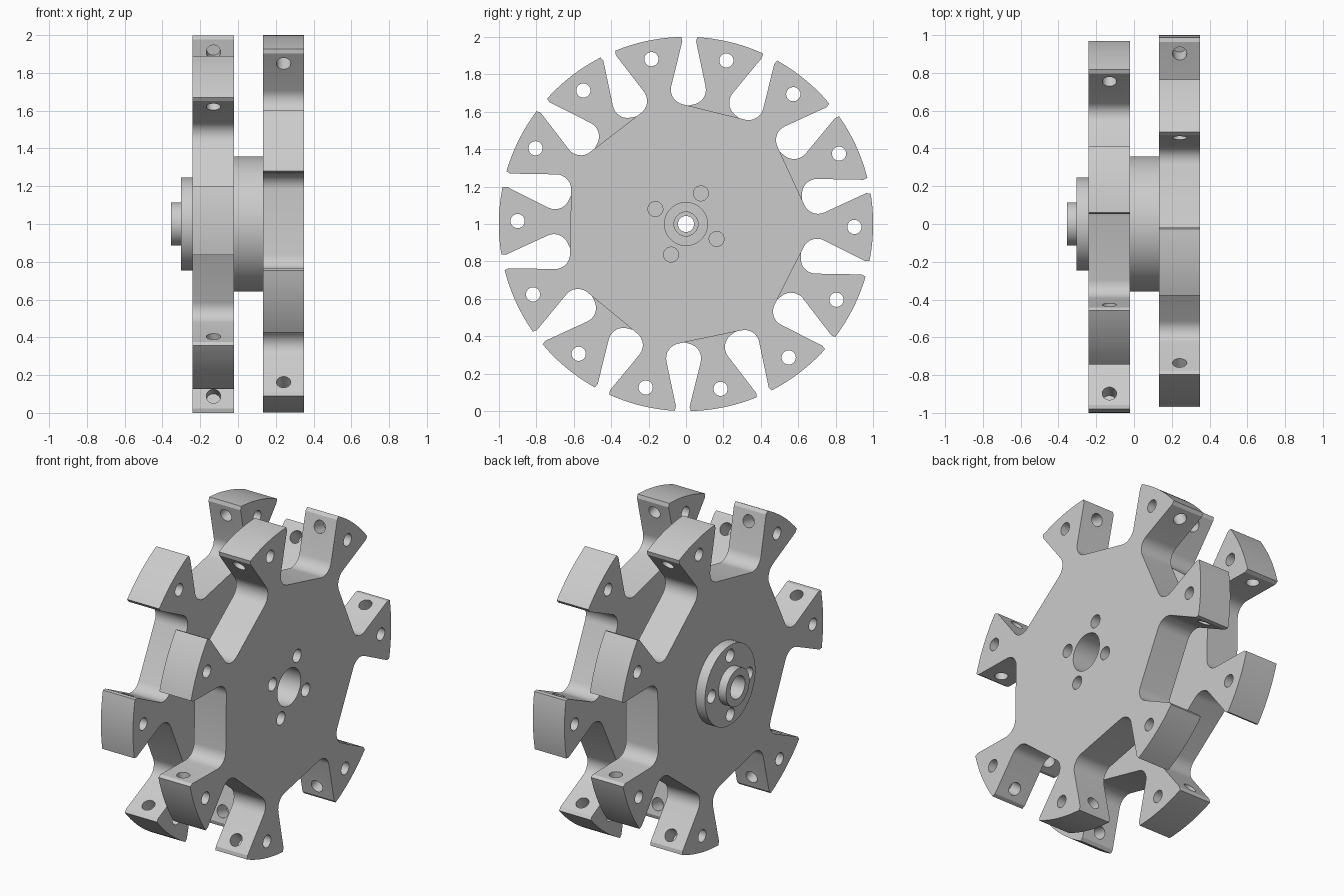
import bpy, bmesh
from math import sin, cos, asin, pi, radians
from mathutils import Matrix, Vector

TEETH = 7
PITCH = 2 * pi / TEETH
SLOT_HALF, SLOT_FLOOR, FILLET = 0.253, 0.617, 0.08
HOLE_R, HOLE_DIST = 0.038, 0.90
BOLT_R, BOLT_DIST = 0.04, 0.182
AXIS = Vector((1, 0, 0))

cube = bpy.data.objects.get("Cube")
if cube:
    bpy.data.objects.remove(cube, do_unlink=True)

steel = bpy.data.materials.new("plain_grey")
steel.use_nodes = True
GREY = (0.6, 0.6, 0.6, 1)
steel.diffuse_color = GREY
for node in steel.node_tree.nodes:
    if node.type == 'BSDF_PRINCIPLED':
        node.inputs["Base Color"].default_value = GREY


def polar(r, a, x=0.0):
    """Point at radius r and angle a around the axle."""
    return Vector((x, r * cos(a), r * sin(a)))


def add_rod(bm, start, end, radius, segs):
    """Closed cylinder between two points."""
    d = end - start
    turn = d.to_track_quat('Z', 'Y').to_matrix().to_4x4()
    bmesh.ops.create_cone(bm, cap_ends=True, segments=segs, radius1=radius, radius2=radius,
                          depth=d.length, matrix=Matrix.Translation((start + end) / 2) @ turn)


def make_object(name, bm):
    bmesh.ops.recalc_face_normals(bm, faces=bm.faces)
    mesh = bpy.data.meshes.new(name)
    bm.to_mesh(mesh)
    bm.free()
    mesh.materials.append(steel)
    ob = bpy.data.objects.new(name, mesh)
    bpy.context.collection.objects.link(ob)
    return ob


def rods(name, specs, segs=32):
    bm = bmesh.new()
    for start, end, radius in specs:
        add_rod(bm, start, end, radius, segs)
    return make_object(name, bm)


def along(x0, x1, radius, r=0.0, a=0.0):
    """Rod spec parallel to the axle."""
    return polar(r, a, x0), polar(r, a, x1), radius


def bolts(x0, x1, base):
    first = base + radians(65)
    return [along(x0, x1, BOLT_R, BOLT_DIST, first + k * pi / 2) for k in range(4)]


def cut(ob, specs):
    """Subtract a set of rods from an object."""
    tool = rods("cutter", specs)
    tool.hide_render = True
    mod = ob.modifiers.new("holes", 'BOOLEAN')
    mod.operation, mod.solver, mod.object = 'DIFFERENCE', 'EXACT', tool
    graph = bpy.context.evaluated_depsgraph_get()
    mesh = bpy.data.meshes.new_from_object(ob.evaluated_get(graph))
    ob.modifiers.clear()
    ob.data = mesh
    bpy.data.objects.remove(tool, do_unlink=True)


def tooth_and_slot(a):
    """Outline of one tooth centred on angle a and the slot after it."""
    tip = radians(10.4)
    pts = [polar(1.0, a - tip + 2 * tip * i / 12) for i in range(13)]
    mid = a + PITCH / 2
    out, side = polar(1, mid), polar(1, mid - pi / 2)
    corner_r = 0.977
    half = [(SLOT_HALF, corner_r * cos(asin(SLOT_HALF / corner_r)))]  # cut tip corner
    for i in range(9):                                                # slot floor fillet
        t = pi / 2 * i / 8
        half.append((SLOT_HALF - FILLET + FILLET * cos(t),
                     SLOT_FLOOR + FILLET - FILLET * sin(t)))
    pts += [side * s + out * o for s, o in half]
    pts += [-side * s + out * o for s, o in reversed(half)]
    return pts


def toothed_disk(name, x0, x1, base, bore):
    bm = bmesh.new()
    angles = [base + k * PITCH for k in range(TEETH)]
    outline = [p + AXIS * x0 for a in angles for p in tooth_and_slot(a)]
    face = bm.faces.new([bm.verts.new(p) for p in outline])
    ext = bmesh.ops.extrude_face_region(bm, geom=[face])
    bmesh.ops.translate(bm, vec=AXIS * (x1 - x0),
                        verts=[v for v in ext["geom"] if isinstance(v, bmesh.types.BMVert)])
    ob = make_object(name, bm)
    # pin holes through the teeth, plus the bolt circle and bore
    holes = [along(x0 - .1, x1 + .1, HOLE_R, HOLE_DIST, a) for a in angles]
    cut(ob, holes + bolts(x0 - .1, x1 + .1, base) + [along(x0 - .1, x1 + .1, bore)])
    # blind screw holes square to both flanks of each tooth
    screws = []
    for a in angles:
        for s in (-1, 1):
            mouth = polar(HOLE_DIST, a, (x0 + x1) / 2) + polar(0.152, a + s * pi / 2)
            normal = polar(1, a + s * (PITCH / 2 + pi / 2))
            screws.append((mouth - normal * 0.1, mouth + normal * 0.1, HOLE_R))
    cut(ob, screws)
    return ob


NEAR, FAR = radians(-1.0), radians(24.7)

left_disk = toothed_disk("left_toothed_disk", 0.133, 0.35, NEAR, 0.115)
right_disk = toothed_disk("right_toothed_disk", -0.24, -0.02, FAR, 0.043)
# counterbores on both sides of the narrow bore
cut(right_disk, [along(-.06, .1, 0.064), along(-.4, -.14, 0.07)])

# spacer drum between the disks
spacer = rods("spacer_drum", [along(-0.02, 0.133, 0.358)], 96)
cut(spacer, [along(-.1, .2, 0.115)] + bolts(-.1, .2, NEAR))

# bolted flange and stepped collar on the right end
flange = rods("bolt_flange", [along(-0.303, -0.24, 0.247)], 64)
cut(flange, bolts(-.4, -.2, FAR) + [along(-.4, -.2, 0.07)])
collar = rods("shaft_collar", [along(-0.355, -0.303, 0.115)], 48)
cut(collar, [along(-.4, -.2, 0.07)])

# lift the wheel onto the ground and shade it
for ob in (left_disk, right_disk, spacer, flange, collar):
    ob.location.z = 1
    bpy.ops.object.select_all(action='DESELECT')
    ob.select_set(True)
    bpy.context.view_layer.objects.active = ob
    bpy.ops.object.shade_smooth_by_angle(angle=radians(25))
